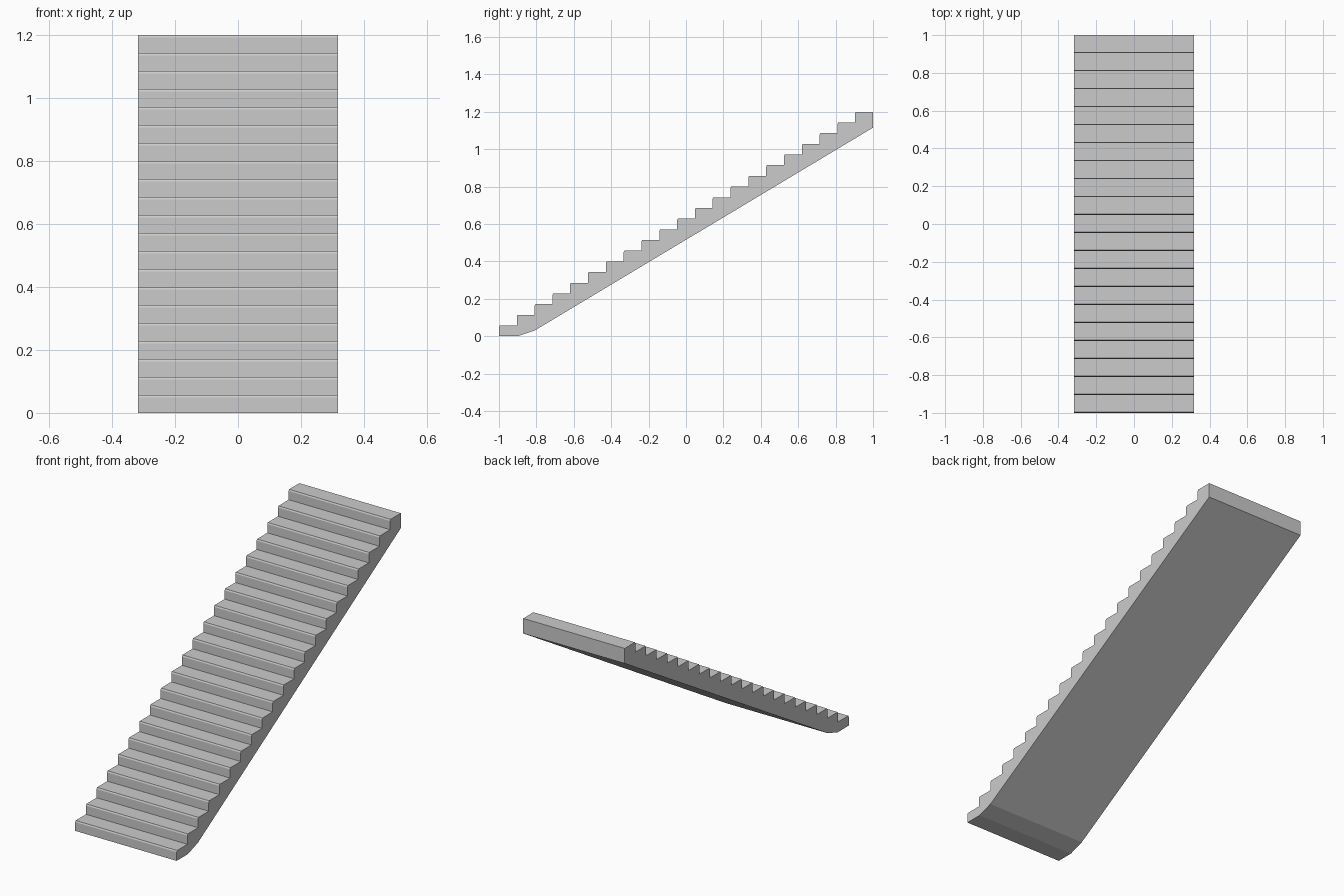
import bpy
import bmesh

cube = bpy.data.objects.get("Cube")
if cube:
    bpy.data.objects.remove(cube, do_unlink=True)

STEPS = 21
HALF_WIDTH = 0.317
RUN = 2.0 / STEPS
RISE = 1.2 / STEPS
NOSE_Y, NOSE_Z = 0.004, 0.008

# Concrete colour
concrete = bpy.data.materials.new("concrete grey")
concrete.use_nodes = True
colour = (0.6, 0.6, 0.6, 1.0)
concrete.diffuse_color = colour
shader = concrete.node_tree.nodes["Principled BSDF"]
shader.inputs["Base Color"].default_value = colour
shader.inputs["Roughness"].default_value = 0.8

# Side profile: sloped soffit, then steps with a small chamfered nosing
profile = [(-0.81, 0.03), (-0.90, 0.0), (-1.0, 0.0)]
for i in range(STEPS):
    y = -1.0 + i * RUN
    top = (i + 1) * RISE
    if i:
        profile.append((y, i * RISE))
    profile += [(y, top - NOSE_Z), (y + NOSE_Y, top)]
profile += [(1.0, STEPS * RISE), (1.0, 1.115)]

# Extrude the profile across the width of the flight
bm = bmesh.new()
side = bm.faces.new([bm.verts.new((-HALF_WIDTH, y, z)) for y, z in profile])
extruded = bmesh.ops.extrude_face_region(bm, geom=[side], use_keep_orig=True)
moved = [g for g in extruded["geom"] if isinstance(g, bmesh.types.BMVert)]
bmesh.ops.translate(bm, verts=moved, vec=(2 * HALF_WIDTH, 0, 0))
bmesh.ops.recalc_face_normals(bm, faces=bm.faces[:])

mesh = bpy.data.meshes.new("stair_flight")
bm.to_mesh(mesh)
bm.free()
mesh.materials.append(concrete)
stairs = bpy.data.objects.new("stair_flight", mesh)
bpy.context.collection.objects.link(stairs)
